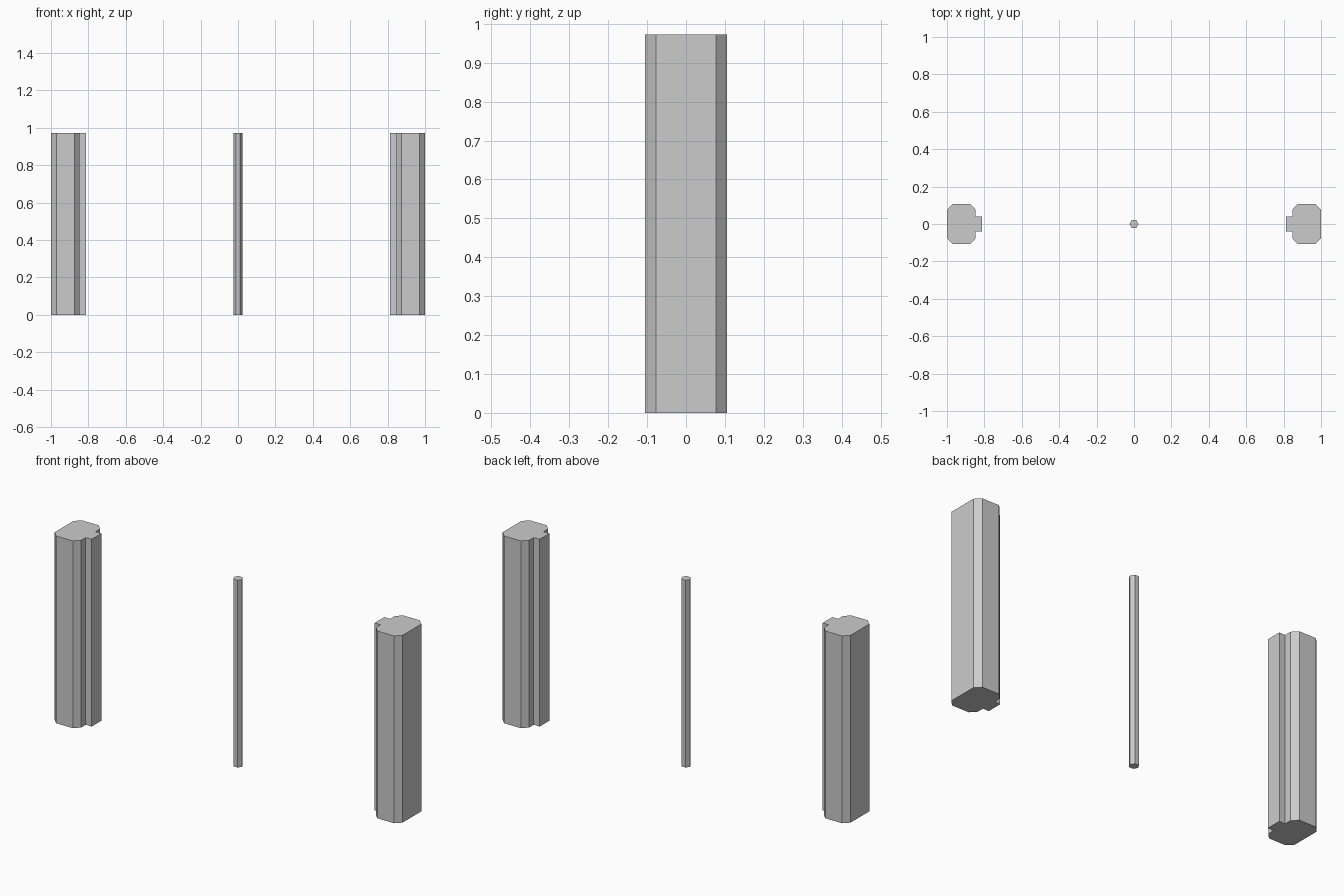
import bpy, bmesh, math

if "Cube" in bpy.data.objects:
    bpy.data.objects.remove(bpy.data.objects["Cube"])

HEIGHT = 0.973


def prism(name, outline):
    """Extrude a flat outline straight up from the ground."""
    bm = bmesh.new()
    base = bm.faces.new([bm.verts.new((x, y, 0)) for x, y in outline])
    top = bmesh.ops.extrude_face_region(bm, geom=[base])["geom"]
    verts = [v for v in top if isinstance(v, bmesh.types.BMVert)]
    bmesh.ops.translate(bm, verts=verts, vec=(0, 0, HEIGHT))
    bmesh.ops.recalc_face_normals(bm, faces=bm.faces)
    mesh = bpy.data.meshes.new(name)
    bm.to_mesh(mesh)
    bm.free()
    obj = bpy.data.objects.new(name, mesh)
    bpy.context.collection.objects.link(obj)
    return obj


# Side posts: chamfered block with a tongue facing the centre
half = [(1.0, 0.077), (0.971, 0.106), (0.875, 0.106),
        (0.847, 0.077), (0.847, 0.04), (0.813, 0.04)]
post = half + [(x, -y) for x, y in reversed(half)]
for side, sign in (("left", -1), ("right", 1)):
    prism(f"{side}_post", [(sign * x, y) for x, y in post])

# Thin six-sided centre rod
prism("centre_rod", [(0.024 * math.cos(i * math.pi / 3),
                      0.024 * math.sin(i * math.pi / 3)) for i in range(6)])
